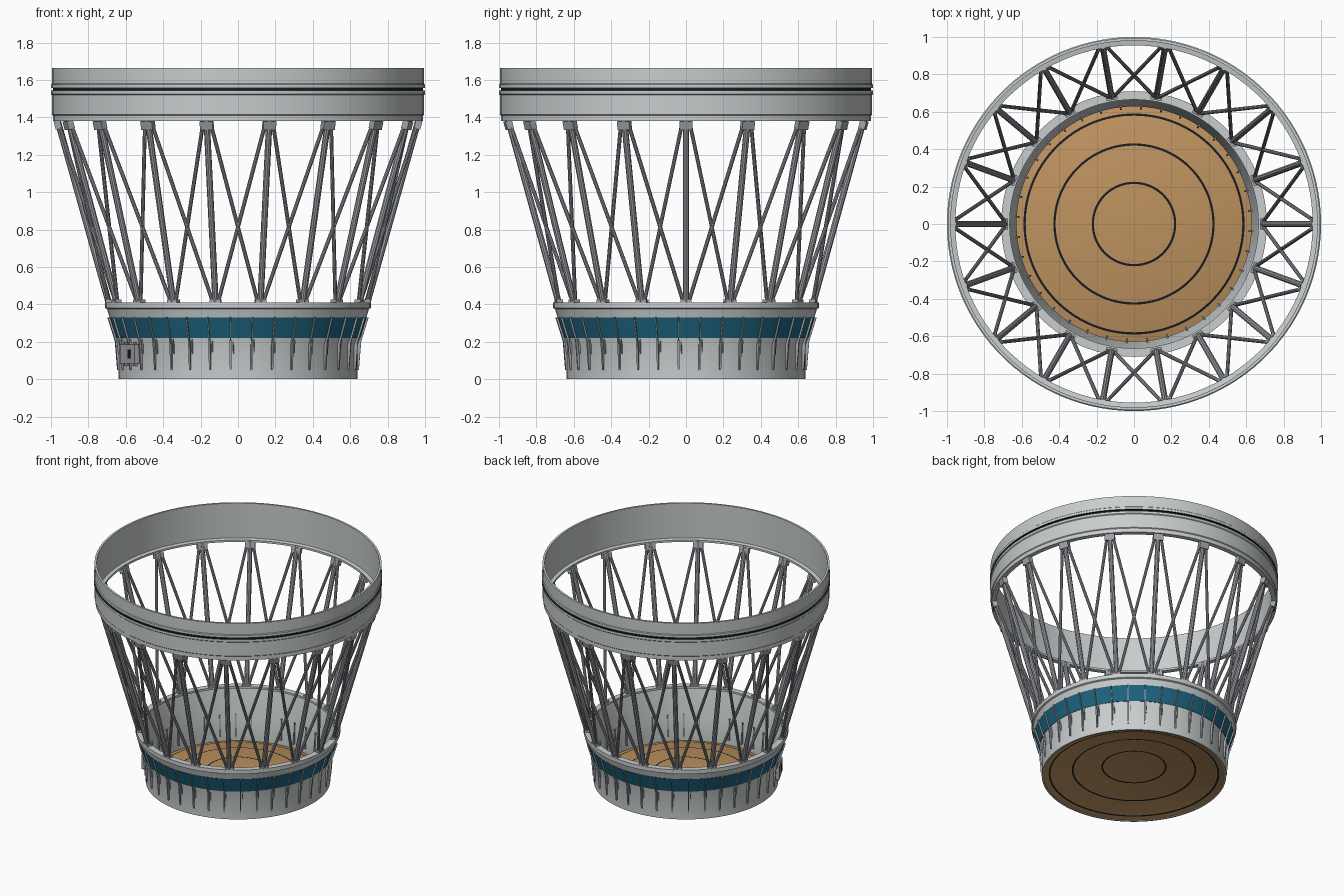
import bpy, bmesh, math
from mathutils import Vector, Matrix

if "Cube" in bpy.data.objects:
    bpy.data.objects.remove(bpy.data.objects["Cube"], do_unlink=True)


def material(name, rgb):
    m = bpy.data.materials.new(name)
    m.use_nodes = True
    m.diffuse_color = (*rgb, 1)
    m.node_tree.nodes["Principled BSDF"].inputs["Base Color"].default_value = (*rgb, 1)
    return m


GREY = material("light grey metal", (0.58, 0.61, 0.61))
STEEL = material("strut grey", (0.36, 0.37, 0.40))
TEAL = material("teal paint", (0.012, 0.125, 0.21))
TAN = material("tan insulation", (0.52, 0.29, 0.115))
BLACK = material("black seal", (0.01, 0.012, 0.016))


def finish(name, bm, mats):
    bmesh.ops.recalc_face_normals(bm, faces=bm.faces)
    me = bpy.data.meshes.new(name)
    bm.to_mesh(me)
    bm.free()
    for m in mats:
        me.materials.append(m)
    ob = bpy.data.objects.new(name, me)
    bpy.context.collection.objects.link(ob)
    bpy.ops.object.select_all(action='DESELECT')
    ob.select_set(True)
    bpy.context.view_layer.objects.active = ob
    bpy.ops.object.shade_smooth_by_angle(angle=math.radians(30))
    return ob


def lathe(name, profile, mats, rule=None, steps=108):
    """Revolve a closed (radius, z) profile; rule picks a material from radius and z."""
    bm = bmesh.new()
    rings = []
    for r, z in profile:
        if r == 0:
            rings.append([bm.verts.new((0, 0, z))] * steps)
        else:
            rings.append([bm.verts.new((r * math.cos(a), r * math.sin(a), z))
                          for a in (math.tau * i / steps for i in range(steps))])
    for k, ring in enumerate(rings):
        nxt = rings[(k + 1) % len(rings)]
        (r0, z0), (r1, z1) = profile[k], profile[(k + 1) % len(profile)]
        if r0 == r1 == 0:
            continue
        for i in range(steps):
            j = (i + 1) % steps
            corners = list(dict.fromkeys((ring[i], ring[j], nxt[j], nxt[i])))
            f = bm.faces.new(corners)
            if rule:
                f.material_index = rule((r0 + r1) / 2, (z0 + z1) / 2)
    return finish(name, bm, mats)


def polar(r, deg, z):
    a = math.radians(deg)
    return Vector((r * math.cos(a), r * math.sin(a), z))


def add_tube(bm, a, b, radius):
    d = b - a
    mat = Matrix.Translation((a + b) / 2) @ d.to_track_quat('Z', 'Y').to_matrix().to_4x4()
    bmesh.ops.create_cone(bm, cap_ends=True, segments=10, radius1=radius,
                          radius2=radius, depth=d.length, matrix=mat)


def add_box(bm, r, deg, z, size, lean=0):
    """Box with size given as radial, tangential, vertical."""
    mat = (Matrix.Rotation(math.radians(deg), 4, 'Z') @ Matrix.Translation((r, 0, z))
           @ Matrix.Rotation(lean, 4, 'Y') @ Matrix.Diagonal((*size, 1)))
    bmesh.ops.create_cube(bm, size=1, matrix=mat)


# Upper ring with beads either side of a dark separation groove
lathe("upper_ring", [
    (0.955, 1.38), (0.99, 1.38), (0.99, 1.41), (0.995, 1.415), (0.995, 1.52),
    (1.0, 1.525), (1.0, 1.543), (0.989, 1.544), (0.989, 1.556), (1.0, 1.557),
    (1.0, 1.575), (0.995, 1.58), (0.995, 1.665), (0.98, 1.665), (0.98, 1.40),
    (0.955, 1.395)], [GREY, BLACK],
    lambda r, z: 1 if 1.543 <= z <= 1.557 and r > 0.985 else 0)

# Lower skirt: straight cylinder, flared cone and top flange
lathe("lower_skirt", [
    (0.64, 0), (0.64, 0.18), (0.70, 0.375), (0.71, 0.38), (0.71, 0.41),
    (0.665, 0.41), (0.665, 0.395), (0.688, 0.39), (0.686, 0.375),
    (0.628, 0.18), (0.628, 0)], [GREY])


def cone_radius(z):
    return 0.64 + (z - 0.18) * 0.06 / 0.195


# Painted band around the cone
lo, hi = 0.22, 0.33
lathe("painted_band", [
    (cone_radius(lo) - 0.002, lo), (cone_radius(lo) + 0.003, lo),
    (cone_radius(hi) + 0.003, hi), (cone_radius(hi) - 0.002, hi)], [TEAL])

# Domed closure with concentric seals on both faces
seals = (0.22, 0.425, 0.585)
radii = sorted([0, 0.1, 0.32, 0.51, 0.63] + [s + d for s in seals for d in (-0.006, 0.006)])
dome = [(r, 0.012 + 0.075 * (1 - (r / 0.63) ** 2)) for r in radii]
lathe("domed_closure", dome + [(r, z - 0.008) for r, z in reversed(dome)], [TAN, BLACK],
      lambda r, z: 1 if any(abs(r - s) < 0.003 for s in seals) else 0)

# Stringers on the cone, with lower fins passing through the cylinder wall
bm = bmesh.new()
for i in range(36):
    deg = i * 10 - 3.5
    add_box(bm, 0.668, deg, 0.255, (0.016, 0.007, 0.16), math.atan(0.31))
    add_box(bm, 0.637, deg, 0.13, (0.034, 0.009, 0.16), 0.08)
    add_box(bm, 0.644, deg + 1.2, 0.175, (0.014, 0.006, 0.08), 0.12)
finish("stringers", bm, [STEEL])

# Truss: main struts at each station, lighter diagonals to both neighbours
main, diagonals, fittings = bmesh.new(), bmesh.new(), bmesh.new()
for deg in range(0, 360, 20):
    foot = polar(0.69, deg, 0.405)
    add_tube(main, foot, polar(0.965, deg, 1.385), 0.017)
    for side in (-1, 1):
        add_tube(diagonals, polar(0.69, deg + side, 0.405),
                 polar(0.965, deg + side * 19, 1.385), 0.0105)
    add_box(fittings, 0.963, deg, 1.36, (0.035, 0.07, 0.045), 0.27)
    add_box(fittings, 0.69, deg, 0.415, (0.035, 0.06, 0.02))
finish("main_struts", main, [STEEL])
finish("diagonal_struts", diagonals, [STEEL])
finish("strut_fittings", fittings, [STEEL])

# Small equipment box with a dark slot and mounting feet
bm = bmesh.new()
add_box(bm, 0.65, 207, 0.135, (0.03, 0.17, 0.1))
for off in (-5, 0, 5):
    add_box(bm, 0.645, 207 + off, 0.135, (0.02, 0.018, 0.13))
finish("equipment_box", bm, [STEEL])
bm = bmesh.new()
add_box(bm, 0.664, 209, 0.135, (0.008, 0.03, 0.05))
finish("box_slot", bm, [BLACK])
